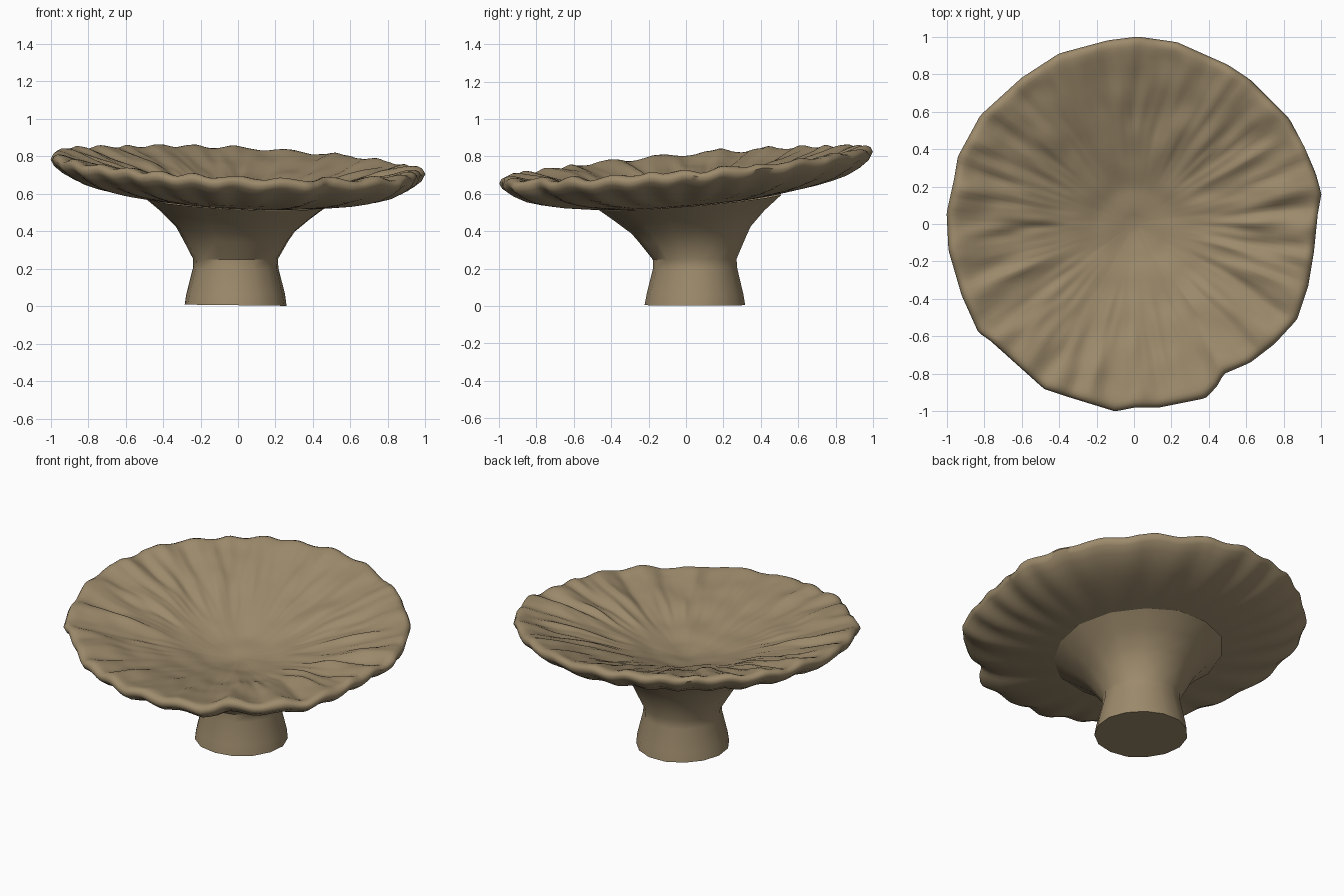
import bpy, bmesh, math
from mathutils import Vector, noise

if "Cube" in bpy.data.objects:
    bpy.data.objects.remove(bpy.data.objects["Cube"])

mat = bpy.data.materials.new("mushroom brown")
mat.diffuse_color = (0.335, 0.255, 0.148, 1)
mat.use_nodes = True
mat.node_tree.nodes["Principled BSDF"].inputs["Base Color"].default_value = mat.diffuse_color

# ragged outline of the cap seen from above
OUT = [(1, .16), (.97, .27), (.91, .41), (.83, .56), (.62, .77), (.50, .85), (.23, .97),
       (.02, 1), (-.14, .98), (-.40, .91), (-.60, .78), (-.82, .58), (-.94, .36), (-.96, .24),
       (-1, .06), (-.99, -.14), (-.92, -.38), (-.83, -.58), (-.77, -.62), (-.48, -.88),
       (-.36, -.92), (-.10, -1), (0, -.98), (.13, -.98), (.38, -.93), (.44, -.87), (.48, -.80),
       (.62, -.74), (.75, -.64), (.87, -.51), (.93, -.33), (.96, -.15), (.98, .05)]


def rim_radius(a):
    """Distance from the centre to the outline in direction a."""
    c, s = math.cos(a), math.sin(a)
    for (x0, y0), (x1, y1) in zip(OUT, OUT[1:] + OUT[:1]):
        k0, k1 = c * y0 - s * x0, c * y1 - s * x1
        if k0 <= 0 <= k1 and k1 > k0:
            t = -k0 / (k1 - k0)
            r = c * (x0 + t * (x1 - x0)) + s * (y0 + t * (y1 - y0))
            if r > 0:
                return r
    return 0.97


def tilt(x, y):
    return -.048 * x + .083 * y


def smooth(lo, hi, v):
    t = max(0, min(1, (v - lo) / (hi - lo)))
    return t * t * (3 - 2 * t)


def skin(name, rings, start=None, end=None, angle=35):
    """Bridge rings of points; optionally close the ends on a point."""
    bm = bmesh.new()
    vs = [[bm.verts.new(p) for p in ring] for ring in rings]
    n = len(vs[0])
    for a, b in zip(vs, vs[1:]):
        for i in range(n):
            j = (i + 1) % n
            bm.faces.new((a[i], a[j], b[j], b[i]))
    if start:
        bm.faces.new(vs[0][::-1])
    if end:
        tip = bm.verts.new(end)
        for i in range(n):
            bm.faces.new((vs[-1][i], vs[-1][(i + 1) % n], tip))
    me = bpy.data.meshes.new(name)
    bm.to_mesh(me)
    bm.free()
    me.materials.append(mat)
    ob = bpy.data.objects.new(name, me)
    bpy.context.collection.objects.link(ob)
    bpy.ops.object.select_all(action='DESELECT')
    ob.select_set(True)
    bpy.context.view_layer.objects.active = ob
    bpy.ops.object.shade_smooth_by_angle(angle=math.radians(angle))


# stem: waisted foot flaring into a funnel
STEM = [(.272, .005), (.262, .065), (.228, .2), (.226, .25), (.285, .35), (.32, .405),
        (.40, .48), (.492, .555)]
SIDES = 15
rings = []
for k, (r, z) in enumerate(STEM):
    ring = []
    up = smooth(.2, .5, z)
    for i in range(SIDES):
        a = 2 * math.pi * (i + .3) / SIDES
        rr = r * (1 + .03 * noise.noise(Vector((math.cos(a) * 2, math.sin(a) * 2, z * 4))))
        x, y = -.012 + rr * math.cos(a), .05 - .025 * up + rr * math.sin(a)
        ring.append((x, y, z + (up * tilt(x, y) if k else -.012 * x)))
    rings.append(ring)
skin("stem", rings, start=True)

# cap: pleated underside, thin rounded lip, wrinkled funnel top
UNDER = [(.43, .553), (.5, .56), (.6, .575), (.7, .592), (.79, .613), (.87, .638), (.94, .675),
         (.985, .71), (1, .738)]
TOP = [(.99, .757), (.97, .766), (.94, .764), (.9, .752), (.8, .725), (.6, .67), (.4, .61),
       (.2, .555), (.03, .53)]


def top_height(f):
    for (f0, z0), (f1, z1) in zip(TOP, TOP[1:]):
        if f1 <= f <= f0:
            return z0 + (z1 - z0) * (f0 - f) / (f0 - f1)


N = 240
angles = [2 * math.pi * i / N for i in range(N)]
radii = [rim_radius(a) for a in angles]


def cap_ring(f, z, top):
    ring = []
    for a, R in zip(angles, radii):
        x, y = f * R * math.cos(a), f * R * math.sin(a)
        c, s = math.cos(a), math.sin(a)
        h = z + tilt(x, y)
        h += .009 * smooth(.5, 1, f) * math.cos(25 * a + 2 * math.sin(3 * a))
        if top:
            # long radial creases, strongest on the left and right
            side = .6 + .6 * c * c
            w = noise.noise(Vector((c * 7, s * 7, f * 2.2)))
            w += .6 * noise.noise(Vector((c * 15, s * 15, f * 4)))
            h += .026 * side * w * smooth(.25, .7, f) * (1 - .75 * smooth(.9, 1, f))
            # soft lumps in the hollow
            h += .012 * noise.noise(Vector((x * 6, y * 6, 3))) * (1 - smooth(.8, 1, f))
        ring.append((x, y, h))
    return ring


rings = [cap_ring(f, z, False) for f, z in UNDER]
steps = [.99, .97, .95] + [.95 - .92 * i / 40 for i in range(1, 41)]
rings += [cap_ring(f, top_height(max(f, .03)), True) for f in steps]
skin("cap", rings, end=(0, 0, .53), angle=60)
